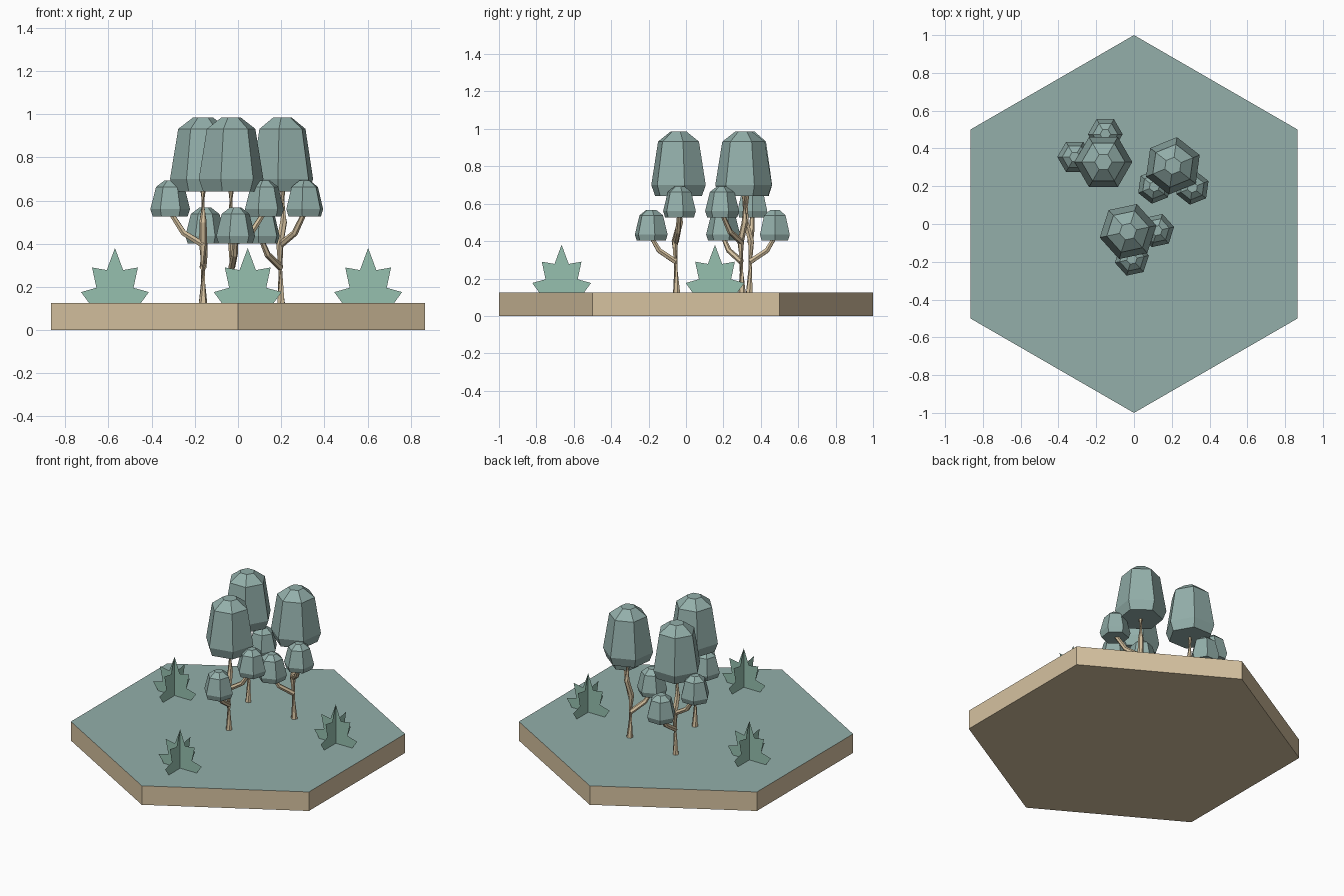
import bpy, bmesh, math
from mathutils import Vector, Matrix

if "Cube" in bpy.data.objects:
    bpy.data.objects.remove(bpy.data.objects["Cube"])

def srgb(r, g, b):
    f = lambda c: (c / 255 / 12.92) if c < 10 else ((c / 255 + 0.055) / 1.055) ** 2.4
    return (f(r), f(g), f(b), 1)

def material(name, rgb):
    m = bpy.data.materials.new(name)
    m.diffuse_color = srgb(*rgb)
    m.use_nodes = True
    m.node_tree.nodes["Principled BSDF"].inputs["Base Color"].default_value = m.diffuse_color
    return m

TEAL = material("grey teal", (147, 175, 170))
TAN = material("tan earth and wood", (214, 194, 160))
GREEN = material("soft green", (150, 192, 175))
TOP = 0.125  # ground level on the tile

def make(name, bm, mats, matrix=Matrix()):
    bmesh.ops.recalc_face_normals(bm, faces=bm.faces)
    me = bpy.data.meshes.new(name)
    bm.to_mesh(me)
    bm.free()
    for m in mats:
        me.materials.append(m)
    ob = bpy.data.objects.new(name, me)
    ob.matrix_world = matrix
    bpy.context.collection.objects.link(ob)
    return ob

def loft(bm, rings):
    """Skin a list of equal-length point rings and cap both ends."""
    vs = [[bm.verts.new(p) for p in r] for r in rings]
    n = len(vs[0])
    for a, b in zip(vs, vs[1:]):
        for i in range(n):
            j = (i + 1) % n
            bm.faces.new((a[i], a[j], b[j], b[i]))
    bm.faces.new(vs[0][::-1])
    bm.faces.new(vs[-1])

def crown(name, centre, profile, matrix):
    """Six-sided foliage from (radius, z) pairs, ending in a shallow point."""
    bm = bmesh.new()
    loft(bm, [[Vector((centre[0] + r * math.cos(i * math.pi / 3),
                       centre[1] + r * math.sin(i * math.pi / 3), z))
               for i in range(6)] for r, z in profile])
    make(name, bm, [TEAL], matrix)

def tube(name, path, radii, matrix, sides=6):
    """Tapered stem following a bent path."""
    pts = [Vector(p) for p in path]
    rings = []
    for k, (p, r) in enumerate(zip(pts, radii)):
        d = pts[min(k + 1, len(pts) - 1)] - pts[max(k - 1, 0)]
        q = d.to_track_quat('Z', 'Y')
        rings.append([p + q @ Vector((r * math.cos(i * math.tau / sides),
                                      r * math.sin(i * math.tau / sides), 0))
                      for i in range(sides)])
    bm = bmesh.new()
    loft(bm, rings)
    make(name, bm, [TAN], matrix)

# Hexagonal tile: earth block with a teal top face
bm = bmesh.new()
hexa = [(math.sin(i * math.pi / 3), math.cos(i * math.pi / 3)) for i in range(6)]
loft(bm, [[(x, y, z) for x, y in hexa] for z in (0, TOP)])
for f in bm.faces:
    f.material_index = int(f.calc_center_median().z > TOP - 0.001)
make("hex_tile", bm, [TAN, TEAL])

# Trees: one design, placed at three spots and turned
BIG = [(0.132, 0.642), (0.153, 0.70), (0.115, 0.932), (0.046, 0.985)]
SMALL = [(0.081, 0.527), (0.092, 0.56), (0.066, 0.663), (0.028, 0.692)]
LOW = [(r, z - 0.125) for r, z in SMALL]

def tree(label, x, y, turn):
    m = Matrix.Translation((x, y, 0)) @ Matrix.Rotation(math.radians(turn), 4, 'Z')
    tube("trunk_" + label, [(0, 0.01, 0.11), (0, 0.02, 0.40), (0, -0.008, 0.50), (0, 0, 0.66)],
         [0.021, 0.018, 0.017, 0.014], m)
    tube("upper_branch_" + label, [(0, 0.015, 0.395), (-0.09, 0.022, 0.45), (-0.148, 0.027, 0.54)],
         [0.016, 0.015, 0.012], m)
    tube("lower_branch_" + label, [(0, 0.015, 0.29), (0.006, 0.105, 0.35), (0.01, 0.143, 0.415)],
         [0.016, 0.015, 0.012], m)
    crown("main_crown_" + label, (0, 0), BIG, m)
    crown("upper_small_crown_" + label, (-0.152, 0.027), SMALL, m)
    crown("lower_small_crown_" + label, (0.01, 0.147), LOW, m)

tree("left", -0.162, 0.328, 0)
tree("right", 0.206, 0.308, 142)
tree("front", -0.032, -0.040, 192)

# Spiky plants: two crossed leaf cut-outs each
HALF = [(0, 0.38), (0.038, 0.278), (0.106, 0.29), (0.086, 0.196), (0.157, 0.176), (0.12, TOP)]
OUTLINE = HALF + [(-x, z) for x, z in HALF[:0:-1]]
for label, x, y in (("left", -0.57, 0.155), ("right", 0.603, 0.155), ("front", 0.045, -0.665)):
    bm = bmesh.new()
    for a in (0, math.pi / 2):
        bm.faces.new([bm.verts.new((u * math.cos(a), u * math.sin(a), z)) for u, z in OUTLINE])
    make("spiky_plant_" + label, bm, [GREEN], Matrix.Translation((x, y, 0)))
